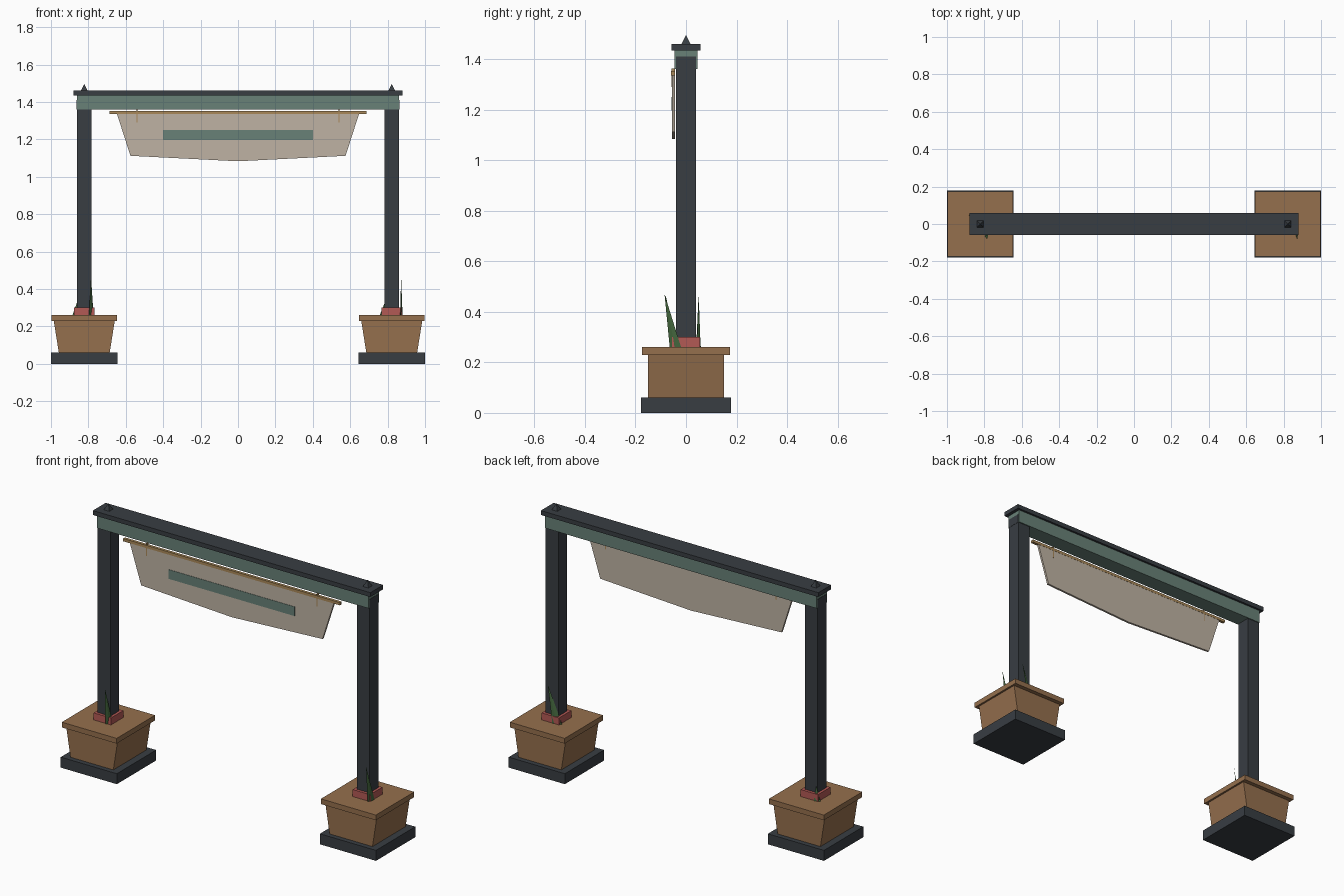
import bpy, bmesh
from mathutils import Vector

if "Cube" in bpy.data.objects:
    bpy.data.objects.remove(bpy.data.objects["Cube"])


def material(name, rgb):
    m = bpy.data.materials.new(name)
    m.diffuse_color = (*rgb, 1)
    m.use_nodes = True
    m.node_tree.nodes["Principled BSDF"].inputs["Base Color"].default_value = m.diffuse_color
    return m


DARK = material("charcoal", (0.04, 0.047, 0.055))
GREEN = material("sage", (0.14, 0.22, 0.185))
WOOD = material("wood", (0.30, 0.16, 0.075))
RED = material("brick_red", (0.45, 0.10, 0.09))
LEAF = material("leaf_green", (0.055, 0.13, 0.045))
CLOTH = material("cloth", (0.52, 0.45, 0.37))
BAMBOO = material("bamboo", (0.40, 0.25, 0.10))


def finish(name, bm, mat):
    bmesh.ops.recalc_face_normals(bm, faces=bm.faces)
    me = bpy.data.meshes.new(name)
    bm.to_mesh(me)
    bm.free()
    me.materials.append(mat)
    ob = bpy.data.objects.new(name, me)
    bpy.context.collection.objects.link(ob)
    return ob


def box(name, x, y, z, mat):
    """Box from (min, max) ranges."""
    bm = bmesh.new()
    bmesh.ops.create_cube(bm, size=1)
    for v in bm.verts:
        v.co = [r[0] + (c + 0.5) * (r[1] - r[0]) for c, r in zip(v.co, (x, y, z))]
    return finish(name, bm, mat)


def prism(name, profile, y0, y1, mat):
    """Front (x, z) outline extruded from y0 to y1."""
    bm = bmesh.new()
    face = bm.faces.new([bm.verts.new((x, y0, z)) for x, z in profile])
    out = bmesh.ops.extrude_face_region(bm, geom=[face])["geom"]
    bmesh.ops.translate(bm, vec=(0, y1 - y0, 0),
                        verts=[g for g in out if isinstance(g, bmesh.types.BMVert)])
    return finish(name, bm, mat)


def spike(name, base, tip, mat):
    """Pointed solid over a base polygon."""
    bm = bmesh.new()
    vs = [bm.verts.new(p) for p in base]
    top = bm.verts.new(tip)
    bm.faces.new(vs)
    for a, b in zip(vs, vs[1:] + vs[:1]):
        bm.faces.new((a, b, top))
    return finish(name, bm, mat)


def blade(name, cx, a, b, tip):
    """Leaf blade: thin diamond base between a and b, rising to the tip."""
    a, b = Vector((cx + a[0], a[1], 0.255)), Vector((cx + b[0], b[1], 0.255))
    mid, d = (a + b) / 2, (b - a).normalized()
    n = Vector((-d.y, d.x, 0)) * 0.005
    spike(name, [a, mid + n, b, mid - n], (cx + tip[0], tip[1], tip[2]), LEAF)


def centred(c, h):
    return (c - h, c + h)


# Planters, posts and finials on both sides
for side, cx in (("left", -0.822), ("right", 0.822)):
    box(side + "_base", centred(cx, 0.178), (-0.178, 0.178), (0, 0.06), DARK)
    prism(side + "_planter", [(cx - 0.136, 0.06), (cx + 0.136, 0.06),
                              (cx + 0.163, 0.23), (cx - 0.163, 0.23)], -0.15, 0.15, WOOD)
    box(side + "_planter_rim", centred(cx, 0.174), (-0.174, 0.174), (0.23, 0.26), WOOD)
    box(side + "_collar", centred(cx, 0.055), (-0.056, 0.056), (0.26, 0.30), RED)
    box(side + "_post", centred(cx, 0.04), (-0.04, 0.04), (0.26, 1.41), DARK)
    h = 0.018
    spike(side + "_finial", [(cx - h, -h, 1.459), (cx + h, -h, 1.459),
                             (cx + h, h, 1.459), (cx - h, h, 1.459)], (cx, 0, 1.495), DARK)

# Leaves
blade("left_front_leaf", -0.822, (0.025, -0.064), (0.05, -0.03), (0.036, -0.082, 0.47))
blade("left_back_leaf", -0.822, (-0.065, 0.045), (-0.03, 0.06), (-0.035, 0.045, 0.34))
blade("right_front_leaf", 0.822, (0.045, -0.064), (0.058, -0.018), (0.05, -0.085, 0.47))
blade("right_back_leaf", 0.822, (-0.066, 0.04), (-0.015, 0.058), (0.02, 0.05, 0.47))

# Beam and cap
box("beam", (-0.8615, 0.8615), (-0.046, 0.046), (1.36, 1.436), GREEN)
for s in (-1, 1):  # post heads show in the beam ends
    box("post_head", centred(s * 0.861, 0.0025), (-0.04, 0.04), (1.36, 1.41), DARK)
box("beam_cap", (-0.88, 0.88), (-0.058, 0.058), (1.435, 1.46), DARK)

# Hanging banner, its stripe, rod and ties
prism("banner", [(-0.65, 1.345), (-0.575, 1.112), (0, 1.083), (0.575, 1.112), (0.65, 1.345)],
      -0.056, -0.044, CLOTH)
box("banner_stripe", (-0.4, 0.4), (-0.058, -0.055), (1.197, 1.25), GREEN)
box("banner_rod", (-0.687, 0.687), (-0.059, -0.043), (1.336, 1.352), BAMBOO)
for s in (-1, 1):
    box("banner_tie", centred(s * 0.54, 0.003), (-0.057, -0.043), (1.29, 1.362), BAMBOO)
